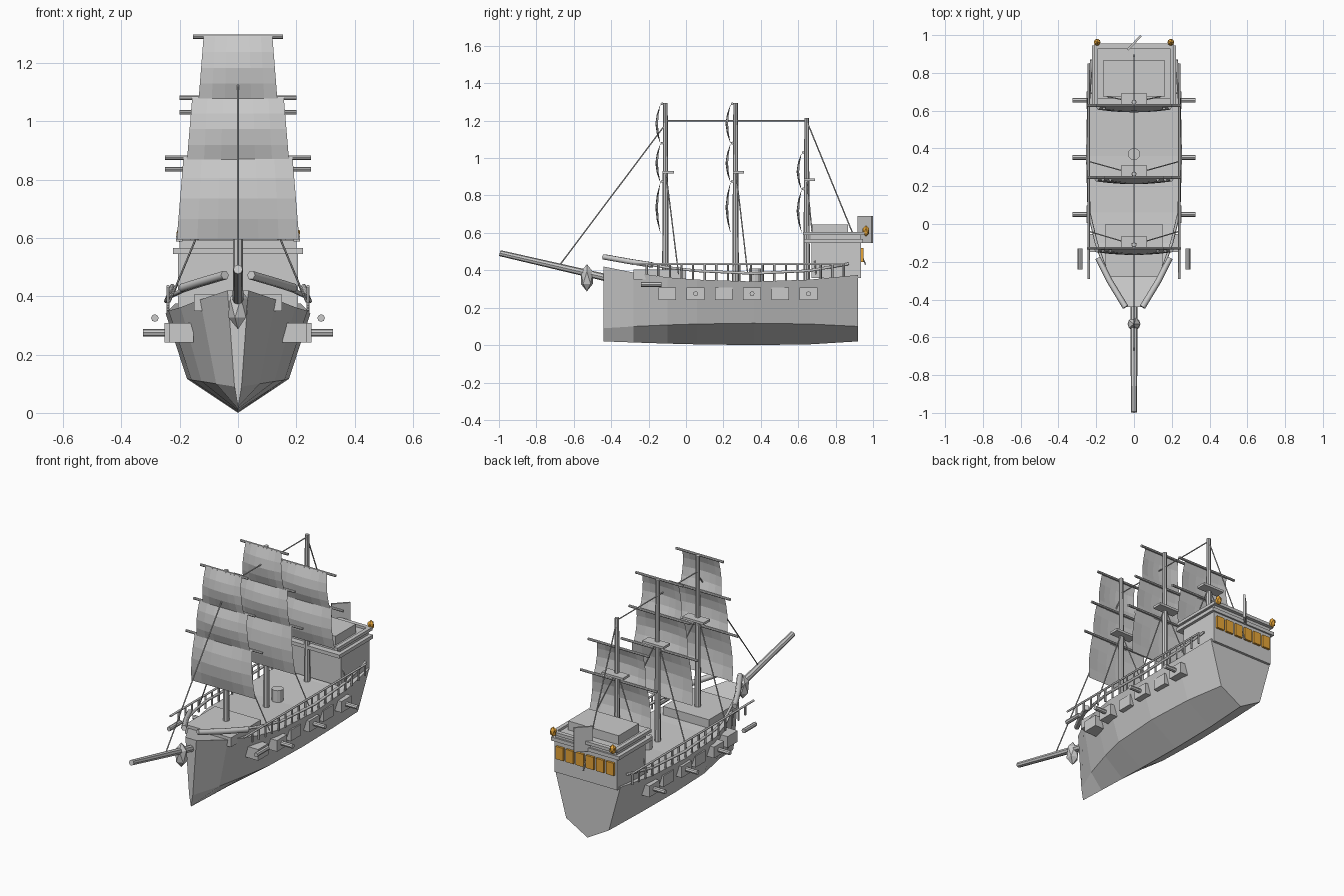
import bpy, bmesh, math
from mathutils import Vector

if "Cube" in bpy.data.objects:
    bpy.data.objects.remove(bpy.data.objects["Cube"])


def mesh_obj(name, verts, faces, mat=None):
    me = bpy.data.meshes.new(name)
    me.from_pydata(verts, [], faces)
    bm = bmesh.new()
    bm.from_mesh(me)
    bmesh.ops.recalc_face_normals(bm, faces=bm.faces)
    bm.to_mesh(me)
    bm.free()
    ob = bpy.data.objects.new(name, me)
    bpy.context.collection.objects.link(ob)
    if mat:
        me.materials.append(mat)
    return ob


def box(name, x0, x1, y0, y1, z0, z1, mat=None):
    v = [(x, y, z) for x in (x0, x1) for y in (y0, y1) for z in (z0, z1)]
    f = [(0, 1, 3, 2), (4, 6, 7, 5), (0, 4, 5, 1), (2, 3, 7, 6), (0, 2, 6, 4), (1, 5, 7, 3)]
    return mesh_obj(name, v, f, mat)


def rod(name, a, b, r1, r2=None, n=8):
    a, b = Vector(a), Vector(b)
    d = b - a
    bpy.ops.mesh.primitive_cone_add(vertices=n, radius1=r1, radius2=r1 if r2 is None else r2,
                                    depth=d.length, location=(a + b) / 2,
                                    rotation=d.to_track_quat('Z', 'Y').to_euler())
    ob = bpy.context.object
    ob.name = name
    return ob


def tube(name, pts, r):
    cu = bpy.data.curves.new(name, 'CURVE')
    cu.dimensions = '3D'
    cu.bevel_depth = r
    cu.bevel_resolution = 1
    cu.use_fill_caps = True
    sp = cu.splines.new('POLY')
    sp.points.add(len(pts) - 1)
    for p, c in zip(sp.points, pts):
        p.co = (*c, 1)
    ob = bpy.data.objects.new(name, cu)
    bpy.context.collection.objects.link(ob)


def gem(name, loc, scale, mat=None, sub=1):
    bpy.ops.mesh.primitive_ico_sphere_add(subdivisions=sub, radius=1, location=loc)
    ob = bpy.context.object
    ob.name = name
    ob.scale = scale
    if mat:
        ob.data.materials.append(mat)


amber = bpy.data.materials.new("amber_glass")
amber.diffuse_color = (0.8, 0.38, 0.04, 1)
amber.use_nodes = True
amber.node_tree.nodes["Principled BSDF"].inputs["Base Color"].default_value = amber.diffuse_color

# Hull stations: y, deck half width, deck z, chine half width, chine z, keel z
ST = [(-.44, .036, .42, .012, .09, .02), (-.28, .13, .388, .075, .10, .014),
      (-.1, .197, .362, .125, .108, .008), (.06, .238, .35, .16, .113, .004),
      (.36, .248, .34, .175, .117, 0), (.66, .24, .35, .165, .113, .004),
      (.92, .215, .375, .14, .10, .02)]


def station(y):
    for a, b in zip(ST, ST[1:]):
        if y <= b[0]:
            t = (y - a[0]) / (b[0] - a[0])
            return [p + (q - p) * t for p, q in zip(a, b)]
    return list(ST[-1])


# Hull with flat deck cap
verts, faces = [], []
for y, w, zd, c, zc, zk in ST:
    verts += [(-w, y, zd), (-c, y, zc), (0, y, zk), (c, y, zc), (w, y, zd)]
for i in range(len(ST) - 1):
    for j in range(5):
        k = (j + 1) % 5
        faces.append((5 * i + j, 5 * i + k, 5 * i + 5 + k, 5 * i + 5 + j))
faces += [tuple(range(5)), tuple(range(len(verts) - 5, len(verts)))]
mesh_obj("hull", verts, faces)

# Forecastle slab and capstan
box("forecastle_deck", -.15, .15, -.28, 0, .35, .405)
rod("capstan", (0, .37, .33), (0, .37, .41), .032, n=12)

# Stern castle
box("stern_castle", -.205, .205, .67, .935, .36, .55)
box("stern_cornice", -.222, .222, .63, .945, .545, .566)
box("stern_upper_deck", -.2, .2, .665, .935, .56, .592)
box("cabin_roof", -.165, .165, .675, .865, .56, .645)
box("taffrail", -.21, .21, .93, .955, .588, .606)
for i in range(6):
    x = -.165 + i * .066
    box("stern_window", x - .025, x + .025, .93, .948, .445, .52, amber)

for s in (-1, 1):
    # Castle side rail and stern lanterns
    x0, x1 = sorted((s * .19, s * .213))
    box("castle_rail", x0, x1, .625, .95, .588, .606)
    gem("stern_lantern", (s * .195, .962, .61), (.02, .02, .03), amber)

    # Sheer rail, thick at the bow
    tube("bow_rail", [(s * .045, -.44, .472), (s * .13, -.3, .447), (s * .19, -.18, .428)], .016)
    tube("sheer_rail", [(s * .13, -.3, .447), (s * .2, -.1, .415), (s * .238, .06, .397),
                        (s * .246, .36, .383), (s * .24, .66, .398), (s * .225, .87, .435)], .008)
    # Straight top rail and posts
    tube("top_rail", [(s * .24, -.29, .433), (s * .24, .85, .433)], .006)
    for i in range(18):
        y = -.21 + i * .062
        rod("rail_post", (s * .24, y, station(y)[2]), (s * .24, y, .433), .006, n=6)

    # Gun ports and alternating cannons
    for i in range(6):
        y = -.1 + i * .151
        st = station(y)
        t = (.275 - st[4]) / (st[2] - st[4])
        x = st[3] + (st[1] - st[3]) * t
        out = max(x + .018, .235)
        x0, x1 = sorted((s * (x - .02), s * (out if i % 2 == 0 else .252)))
        box("gun_port", x0, x1, y - .047, y + .047, .242, .308)
        if i % 2:
            rod("cannon", (s * .2, y, .275), (s * .325, y, .275), .013)
    # Stowed anchor stock
    rod("anchor_stock", (s * .285, -.24, .325), (s * .285, -.13, .325), .013)

# Bowsprit and figurehead
rod("bowsprit", (0, -.36, .345), (0, -.996, .492), .02, .016)
gem("figurehead", (0, -.53, .36), (.038, .038, .073))


def sail(name, y, zb, zt, wb, wt, nx=6, nz=4):
    v, f = [], []
    for j in range(nz + 1):
        t = j / nz
        for i in range(nx + 1):
            u = 2 * i / nx - 1
            belly = math.sin(math.pi * t) * (.014 + .014 * (1 - u * u))
            v.append((u * (wb + (wt - wb) * t), y - .008 - belly, zb + (zt - zb) * t))
    for j in range(nz):
        for i in range(nx):
            a = j * (nx + 1) + i
            f.append((a, a + 1, a + nx + 2, a + nx + 1))
    mesh_obj(name, v, f)


# Masts with yards, sails, platforms and shrouds
FULL = [(.595, .875, .21, .187, .25), (.865, 1.08, .175, .157, .2), (1.075, 1.29, .135, .118, .155)]
MIZZEN = [(.60, .835, .2, .18, .25), (.825, 1.03, .17, .15, .2)]
for name, y, top, nest, rig, dy in (("fore", -.11, 1.294, .925, FULL, .07),
                                    ("main", .265, 1.294, .925, FULL, .065),
                                    ("mizzen", .645, 1.215, .885, MIZZEN, .05)):
    rod(name + "_mast", (0, y, .34), (0, y, top), .018, .012)
    box(name + "_platform", -.07, .07, y - .015, y + .045, nest - .007, nest + .007)
    for zb, zt, wb, wt, yard in rig:
        rod(name + "_yard", (-yard, y - .018, zt), (yard, y - .018, zt), .0075)
        sail(name + "_sail", y - .018, zb, zt, wb, wt)
    for s in (-1, 1):
        rod(name + "_shroud", (0, y, nest + .02), (s * .235, y + dy, .38), .0035, n=6)

# Stays
for a, b in (((0, -.11, 1.18), (0, -.67, .435)), ((0, -.11, 1.2), (0, .265, 1.2)),
             ((0, .265, 1.2), (0, .645, 1.2)), ((0, .645, 1.2), (0, .96, .43))):
    rod("stay", a, b, .0035, n=6)

# Stern flag, set diagonally
d = .004
mesh_obj("stern_flag",
         [(x + k * d, y - k * d, z) for z in (.545, .69) for x, y, k in
          ((-.035, .922, -1), (-.035, .922, 1), (.037, .996, 1), (.037, .996, -1))],
         [(0, 1, 2, 3), (4, 5, 6, 7), (0, 1, 5, 4), (1, 2, 6, 5), (2, 3, 7, 6), (3, 0, 4, 7)])
